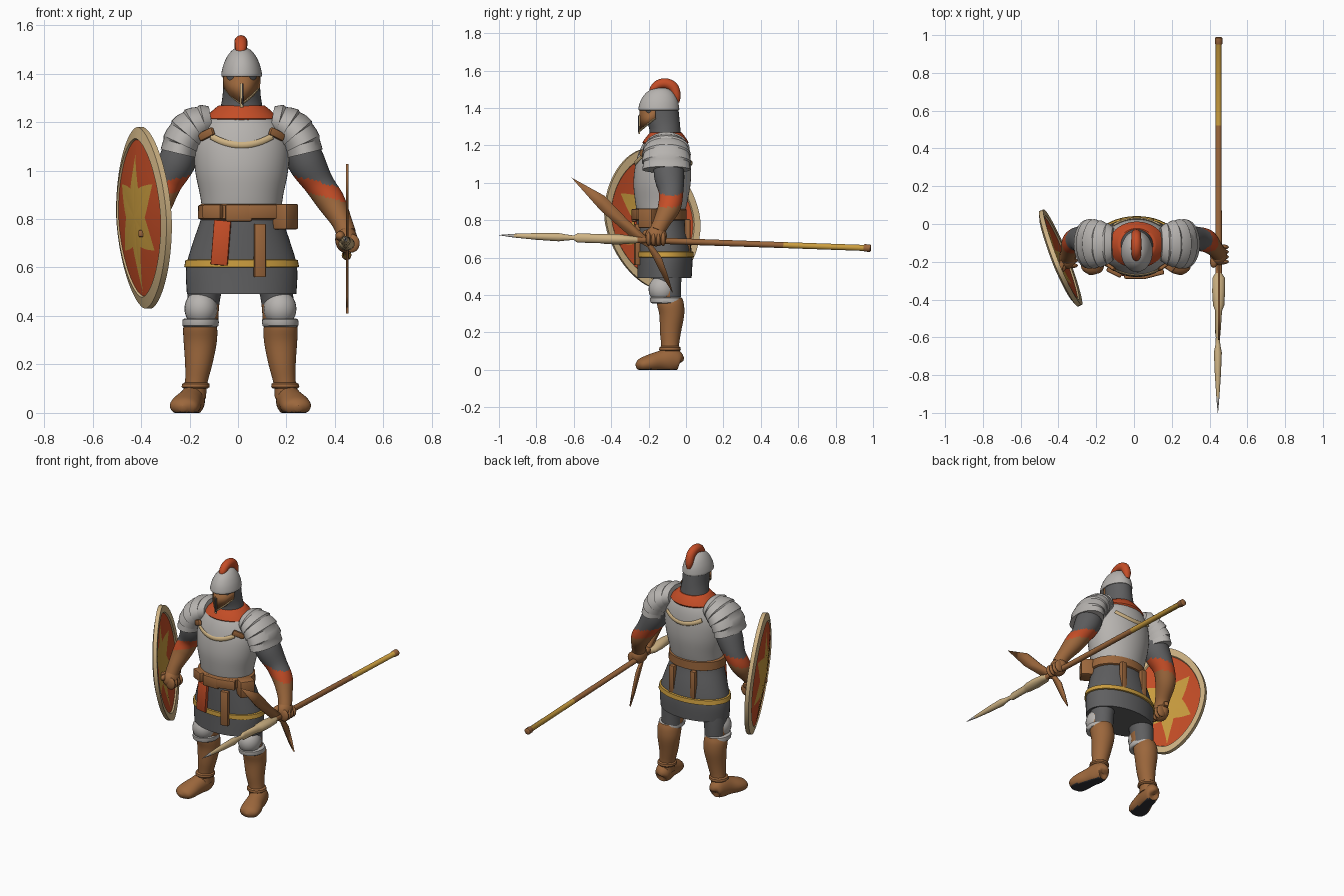
import bpy, bmesh, math
from mathutils import Vector, Matrix

if "Cube" in bpy.data.objects:
    bpy.data.objects.remove(bpy.data.objects["Cube"])

COL = {"steel": (.47, .45, .43), "mail": (.115, .115, .118), "leather": (.33, .135, .045),
       "scarlet": (.56, .075, .02), "gold": (.60, .34, .05), "ivory": (.62, .45, .23),
       "sole": (.03, .03, .035)}
MAT = {}
for k, c in COL.items():
    MAT[k] = bpy.data.materials.new(k)
    MAT[k].diffuse_color = (*c, 1)


def finish(name, bm, mats, rule=None, angle=40):
    """Turn a bmesh into a shaded object; rule(face centre) picks the material slot."""
    bmesh.ops.recalc_face_normals(bm, faces=bm.faces)
    if rule:
        for f in bm.faces:
            f.material_index = rule(f.calc_center_median())
    me = bpy.data.meshes.new(name)
    bm.to_mesh(me)
    bm.free()
    for m in mats:
        me.materials.append(MAT[m])
    me.shade_smooth()
    me.set_sharp_from_angle(angle=math.radians(angle))
    ob = bpy.data.objects.new(name, me)
    bpy.context.collection.objects.link(ob)
    return ob


def curve(pts, sub):
    """Catmull-Rom interpolation of tuples."""
    P = [Vector(p) for p in pts]
    if sub == 1:
        return P
    out = []
    for i in range(len(P) - 1):
        a, b, c, d = P[max(i - 1, 0)], P[i], P[i + 1], P[min(i + 2, len(P) - 1)]
        for k in range(sub):
            t = k / sub
            out.append(.5 * (2 * b + (c - a) * t + (2 * a - 5 * b + 4 * c - d) * t * t
                             + (3 * b - a - 3 * c + d) * t ** 3))
    return out + [P[-1]]


def loft(name, pts, mats, rule=None, sub=4, n=36, ref=None, floor=False, angle=40):
    """Elliptic rings (x, y, z, a, b); level rings, or across the path if ref is 'x' or 'y'."""
    R = curve(pts, sub)
    bm = bmesh.new()
    rings = []
    for i, r in enumerate(R):
        X, Y = Vector((1, 0, 0)), Vector((0, 1, 0))
        if ref:
            t = (Vector(R[min(i + 1, len(R) - 1)][:3]) - Vector(R[max(i - 1, 0)][:3])).normalized()
            if ref == 'x':
                X = (X - t * t.x).normalized()
                Y = t.cross(X)
            else:
                Y = (Y - t * t.y).normalized()
                X = Y.cross(t)
        ring = []
        for j in range(n):
            w = 2 * math.pi * j / n
            p = Vector(r[:3]) + X * max(r[3], .0005) * math.cos(w) + Y * max(r[4], .0005) * math.sin(w)
            if floor:
                p.z = max(p.z, 0)
            ring.append(bm.verts.new(p))
        rings.append(ring)
    for A, B in zip(rings, rings[1:]):
        for j in range(n):
            bm.faces.new((A[j], A[(j + 1) % n], B[(j + 1) % n], B[j]))
    bm.faces.new(rings[0][::-1])
    bm.faces.new(rings[-1])
    return finish(name, bm, mats.split(), rule, angle)


def ball(name, c, r, mat):
    bm = bmesh.new()
    bmesh.ops.create_uvsphere(bm, u_segments=24, v_segments=16, radius=1,
                              matrix=Matrix.Translation(c) @ Matrix.Diagonal((*r, 1)))
    return finish(name, bm, [mat])


def box(name, c, size, mat, rz=0, ry=0, bevel=.008):
    bm = bmesh.new()
    M = Matrix.Translation(c) @ Matrix.Rotation(rz, 4, 'Z') @ Matrix.Rotation(ry, 4, 'Y')
    bmesh.ops.create_cube(bm, size=1, matrix=M @ Matrix.Diagonal((*size, 1)))
    bmesh.ops.bevel(bm, geom=bm.edges[:], offset=bevel, segments=2, affect='EDGES', profile=.5)
    return finish(name, bm, [mat])


CX = .015
# Torso, skirt, belt
loft("breastplate", [(CX, -.135, .83, .162, .125), (CX, -.132, .9, .172, .14), (CX, -.128, 1.0, .192, .153),
                     (CX, -.122, 1.1, .195, .148), (CX, -.115, 1.18, .17, .13), (CX, -.11, 1.24, .125, .1),
                     (CX, -.11, 1.26, .09, .08)], "steel", n=48)
loft("mail_skirt", [(CX, -.115, .49, .226, .145), (CX, -.113, .6, .229, .147), (CX, -.122, .7, .202, .141),
                    (CX, -.135, .8, .168, .13), (CX, -.135, .85, .16, .125)], "mail", n=48)
loft("skirt_band", [(CX, -.113, .6, .228, .146), (CX, -.113, .603, .237, .155), (CX, -.114, .63, .232, .153),
                    (CX, -.115, .634, .22, .145)], "gold", sub=1, n=48)
loft("belt", [(CX, -.138, .797, .168, .13), (CX, -.138, .803, .181, .142), (CX, -.138, .855, .179, .142),
              (CX, -.138, .863, .165, .13)], "leather", sub=1, n=48)
box("belt_pouch_right", (.195, -.2, .81), (.075, .09, .105), "leather", -.6)
box("belt_pouch_left", (-.1, -.245, .83), (.085, .05, .06), "leather", -.45)
box("belt_buckle", (.003, -.278, .825), (.11, .025, .07), "leather")
box("belt_fold", (.1, -.265, .83), (.12, .03, .06), "leather", .25)
box("sash", (-.07, -.258, .702), (.07, .03, .185), "scarlet", -.12, .08, .004)
box("hanging_strap", (.09, -.262, .67), (.048, .028, .22), "leather", .15, 0, .004)
for x in (-.06, .09):
    box("back_strap", (x, .008, .715), (.035, .03, .18), "leather", 0, 0, .004)

# Collar, chest trim, straps
loft("collar", [(CX, -.11, 1.2, .13, .108), (CX, -.11, 1.215, .15, .123), (CX, -.108, 1.25, .118, .1),
                (CX, -.108, 1.268, .095, .085)], "scarlet", sub=2)
for s in (-1, 1):
    trim = []
    for i in range(13):
        d = -.125 + .25 * i / 12
        trim.append((CX + d, -.121 + s * .15 * math.sqrt(1 - (d / .196) ** 2), 1.105 + 2.3 * d * d, .006, .013))
    loft("chest_trim", [(x, y, z, b, a) for x, y, z, a, b in trim], "ivory", sub=1, n=8, ref='y')
    box("shoulder_strap", (CX + s * .145, -.222, 1.15), (.075, .02, .035), "leather", s * .6, s * .4)

# Layered shoulder plates
for s in (-1, 1):
    path = curve([(CX + s * d, -.105, z, a, b) for d, z, a, b in
                  [(.125, 1.208, .06, .09), (.165, 1.198, .072, .112), (.21, 1.168, .082, .125),
                   (.245, 1.12, .079, .128), (.26, 1.07, .074, .125)]], 5)
    rings = []
    for k in range(5):
        for i, m in ((4 * k, .96), (4 * k + 2, 1.0), (4 * k + 4, 1.03)):
            p = path[i]
            q = path[min(i + 1, 20)] - path[max(i - 1, 0)]
            off = q * (.02 if m < 1 else 0)
            rings.append((p.x + off.x, p.y, p.z + off.z, p[3] * m, p[4] * m))
    loft("shoulder_plates", rings, "steel", sub=1, ref='y', angle=30)


# Arms: mail sleeve, scarlet band, leather glove
def arm_rule(c):
    h = c.z + .25 * (abs(c.x - CX) - .35)
    return 0 if h > .945 else 1 if h > .89 else 2


for side, pts in (("right", [(.235, 1.15, -.1), (.28, 1.04, -.09), (.335, .945, -.08), (.385, .87, -.09),
                             (.428, .79, -.13), (.447, .74, -.155)]),
                  ("left", [(-.205, 1.15, -.1), (-.25, 1.04, -.09), (-.295, .945, -.08), (-.325, .87, -.1),
                            (-.345, .79, -.15), (-.352, .74, -.175)])):
    rad = [.07, .077, .062, .058, .043, .04]
    loft(side + "_arm", [(x, y, z, r, r * 1.05) for (x, z, y), r in zip(pts, rad)],
         "mail scarlet leather", arm_rule, sub=8, ref='y')
    hx, hz, hy = pts[-1]
    ball(side + "_hand", (hx, hy - .005, hz - .025), (.046, .058, .055), "leather")
    for i in range(4):
        ball(side + "_finger", (hx + .022, hy - .045 + .026 * i, hz - .04), (.033, .014, .038), "leather")
    ball(side + "_thumb", (hx - .025, hy - .045, hz - .01), (.02, .032, .02), "leather")

# Legs and boots
for s in (-1, 1):
    L = lambda rows: [(.01 + s * d, y, z, a, b) for d, y, z, a, b in rows]
    loft("thigh", L([(.155, -.095, .36, .062, .066), (.15, -.1, .48, .068, .075), (.125, -.11, .6, .085, .09)]),
         "mail leather", lambda c: 1 if c.z < .45 and c.y < -.08 else 0)
    loft("boot_shaft", L([(.192, -.085, .06, .05, .055), (.183, -.085, .12, .046, .047),
                          (.172, -.083, .2, .056, .056), (.166, -.076, .29, .068, .066),
                          (.166, -.083, .35, .07, .072), (.165, -.086, .385, .06, .065)]), "leather")
    loft("boot_cuff", L([(.185, -.086, .1, .05, .052), (.185, -.086, .107, .058, .058),
                         (.184, -.086, .12, .056, .056), (.183, -.085, .126, .046, .048)]), "leather", sub=1)
    loft("foot", L([(.19, -.028, .04, .01, .01), (.19, -.036, .045, .04, .047), (.197, -.08, .052, .05, .065),
                    (.21, -.14, .045, .054, .055), (.226, -.2, .033, .062, .046),
                    (.236, -.245, .024, .053, .034), (.239, -.267, .018, .012, .012)]),
         "leather sole", lambda c: 1 if c.z < .004 else 0, ref='x', floor=True)
    ball("knee_plate", (.01 + s * .163, -.128, .43), (.068, .072, .075), "steel")
    loft("knee_rim", L([(.165, -.105, .355, .066, .07), (.165, -.105, .36, .074, .085),
                        (.164, -.108, .385, .074, .085), (.164, -.108, .39, .06, .07)]), "steel", sub=2)

# Head: mail hood, helmet, crest, face guard
loft("mail_hood", [(CX, -.11, 1.22, .095, .088), (CX, -.112, 1.28, .083, .083), (CX, -.122, 1.33, .077, .088),
                   (CX, -.135, 1.4, .076, .094)], "mail")
loft("helmet", [(CX, -.145, 1.388, .074, .098), (CX, -.145, 1.389, .083, .108), (CX, -.145, 1.405, .083, .108),
                (CX, -.143, 1.44, .074, .099), (CX, -.14, 1.475, .057, .079), (CX, -.137, 1.5, .034, .048),
                (CX, -.135, 1.51, .005, .006)], "steel")
loft("crest", [(.012, -.186, 1.475, .01, .01), (.012, -.175, 1.5, .022, .02), (.012, -.145, 1.525, .026, .026),
               (.012, -.105, 1.53, .027, .028), (.012, -.068, 1.51, .026, .028), (.012, -.05, 1.465, .024, .022),
               (.012, -.048, 1.43, .012, .012)], "scarlet", ref='x', n=20)
bm = bmesh.new()
top, low = (CX, -.242, 1.392), (CX, -.25, 1.275)
for s in (-1, 1):
    f = [top, low, (CX + s * .045, -.208, 1.31), (CX + s * .072, -.165, 1.345), (CX + s * .074, -.165, 1.392)]
    bm.faces.new([bm.verts.new(p) for p in f])
    loft("face_guard_trim", [(*p, .005, .005) for p in f[1:4]], "ivory", sub=2, n=8, ref='y')
bmesh.ops.remove_doubles(bm, verts=bm.verts[:], dist=.0001)
face = finish("face_guard", bm, ["leather"])
m = face.modifiers.new("thick", 'SOLIDIFY')
m.thickness = .012
m.offset = 0
box("nose_guard", (CX, -.25, 1.31), (.014, .008, .1), "ivory", 0, 0, .002)
box("face_slit", (CX + .004, -.254, 1.315), (.007, .007, .09), "sole", 0, 0, .002)

# Shield: almond outline in polar rings, six-ray star, pale rim, both sides
U, N = Vector((.38, -.925, 0)), Vector((-.925, -.38, 0))
TIPS = [.74, .7, .74, .72, .82, .72]          # ray lengths, counter-clockwise from 30 degrees
SEG = 72


def star(j):
    q = (j * 5 - 30) % 360 / 60
    i, f = int(q), q % 1
    a, b = (TIPS[i], .37) if f <= .5 else (TIPS[(i + 1) % 6], .37)
    t = 1 - abs(f - .5) * 2
    return 1 / ((1 - t) / a + t / b)


bm = bmesh.new()
edges = []
for sg in (1, -1):
    rows = []
    for k in range(7):
        row = []
        for j in range(SEG):
            w = math.radians(5 * j)
            v = math.sin(w)
            u = math.copysign(.272 * max(0, 1 - abs(v) ** 1.8) ** .6, math.cos(w))
            st = star(j)
            r = (.02, st * .5, st, (st + .86) / 2, .86, .875, 1)[k]
            h = .008 if k < 5 else .016 if k == 5 else .012
            p = Vector((-.388, -.18, .805)) + U * (r * u + .03 * r * v) + Vector((0, 0, .375 * r * v))
            row.append(bm.verts.new(p + N * (.035 * (1 - r * r) + .03 * r * v + sg * h)))
        rows.append(row)
    bm.faces.new(rows[0]).material_index = 1
    for k in range(6):
        for j in range(SEG):
            i = (j + 1) % SEG
            bm.faces.new((rows[k][j], rows[k][i], rows[k + 1][i], rows[k + 1][j])).material_index = (1, 1, 0, 0, 2, 2)[k]
    edges.append(rows[-1])
for j in range(SEG):
    i = (j + 1) % SEG
    bm.faces.new((edges[0][j], edges[0][i], edges[1][i], edges[1][j])).material_index = 2
finish("shield", bm, ["scarlet", "gold", "ivory"])
box("shield_grip", (-.37, -.18, .74), (.03, .16, .03), "leather", -.39)

# Spear along y, coloured by position
SP = [(.99, .012, .012), (.985, .02, .02), (.955, .02, .02), (.95, .016, .016), (.52, .016, .016),
      (.49, .016, .016), (-.26, .017, .017), (-.285, .033, .02), (-.36, .034, .028), (-.43, .03, .027),
      (-.46, .018, .024), (-.58, .014, .025), (-.6, .011, .012), (-.64, .013, .016), (-.68, .021, .022),
      (-.8, .016, .018), (-.92, .008, .01), (-1, .001, .001)]


def spear_rule(c):
    y = c.y
    return 3 if y < -.92 else 2 if y < -.26 else 1 if .52 < y < .95 else 0


loft("spear", [(.448 - .004 * (y < -.5), y, .685 - .035 * y, a, b) for y, a, b in SP],
     "leather gold ivory steel", spear_rule, sub=1, n=20, ref='x')

# Thin crossing blade at the spear hand
bm = bmesh.new()
outline = [(-.613, 1.028), (-.435, .93), (-.31, .8), (-.21, .71), (-.13, .6), (-.095, .5), (-.07, .41),
           (-.115, .48), (-.205, .655), (-.29, .705), (-.46, .855)]
bm.faces.new([bm.verts.new((.45, y, z)) for y, z in outline])
blade = finish("cross_blade", bm, ["leather"])
m = blade.modifiers.new("thick", 'SOLIDIFY')
m.thickness = .01
m.offset = 0

for m in bpy.data.materials:
    if m.users and not m.is_grease_pencil:
        m.use_nodes = True
        m.node_tree.nodes["Principled BSDF"].inputs["Base Color"].default_value = m.diffuse_color
